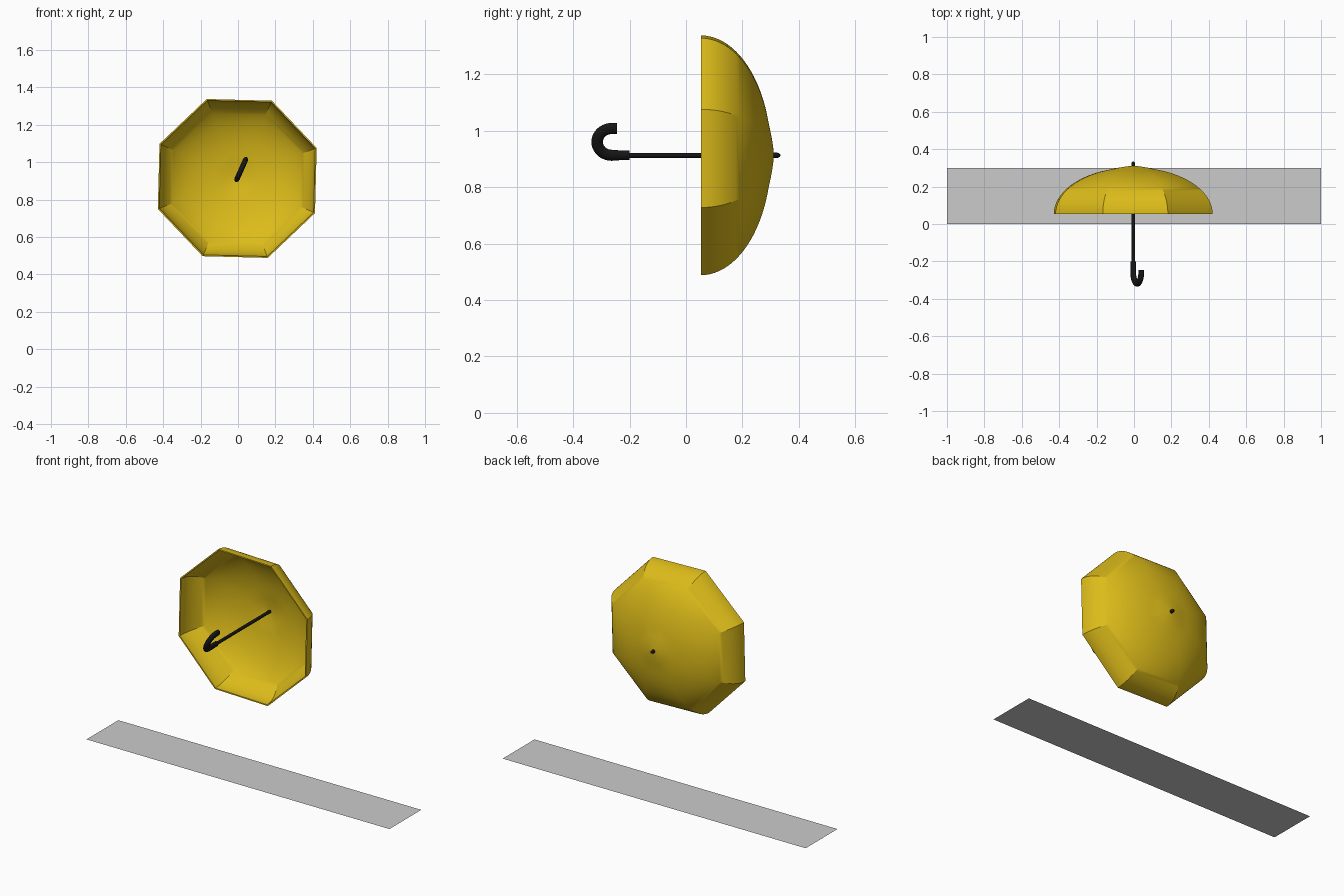
import bpy, bmesh
from math import sin, cos, pi, radians
from mathutils import Matrix

if "Cube" in bpy.data.objects:
    bpy.data.objects.remove(bpy.data.objects["Cube"])

# Umbrella frame: local z runs along +y, local x is the hook / rib direction
A = radians(66)
FRAME = Matrix(((cos(A), sin(A), 0, -0.004),
                (0, 0, 1, 0),
                (sin(A), -cos(A), 0, 0.913),
                (0, 0, 0, 1)))


def material(name, color):
    m = bpy.data.materials.new(name)
    m.diffuse_color = color
    m.use_nodes = True
    m.node_tree.nodes["Principled BSDF"].inputs["Base Color"].default_value = m.diffuse_color
    return m


yellow = material("yellow_fabric", (0.72, 0.50, 0.01, 1))
black = material("black_plastic", (0.008, 0.008, 0.008, 1))


def finish(name, bm, mat=None, angle=30, matrix=FRAME):
    bmesh.ops.recalc_face_normals(bm, faces=bm.faces)
    me = bpy.data.meshes.new(name)
    bm.to_mesh(me)
    bm.free()
    ob = bpy.data.objects.new(name, me)
    bpy.context.collection.objects.link(ob)
    ob.matrix_world = matrix
    if mat:
        me.materials.append(mat)
    bpy.ops.object.select_all(action='DESELECT')
    ob.select_set(True)
    bpy.context.view_layer.objects.active = ob
    bpy.ops.object.shade_smooth_by_angle(angle=radians(angle))
    return ob


def skin(rings, caps=True):
    bm = bmesh.new()
    loops = [[bm.verts.new(p) for p in ring] for ring in rings]
    n = len(loops[0])
    for a, b in zip(loops, loops[1:]):
        for i in range(n):
            j = (i + 1) % n
            bm.faces.new((a[i], a[j], b[j], b[i]))
    if caps:
        bm.faces.new(loops[0])
        bm.faces.new(loops[-1])
    return bm


def lathe(profile, n):
    return [[(r * cos(2 * pi * i / n), r * sin(2 * pi * i / n), z) for i in range(n)]
            for r, z in profile]


# Canopy: eight gores on a domed profile with a slightly raised tip
profile = []
for k in range(25):
    t = pi / 2 * (1 - k / 24)
    r = max(0.455 * sin(t), 0.003)
    profile.append((r, 0.053 + 0.249 * cos(t) + 0.010 * max(0, 1 - r / 0.12)))
# Thin lining just inside the fabric, joined at the rim
lining = [(max(r - 0.008 * r / 0.455, 0.002), 0.053 + (z - 0.053) * 0.98) for r, z in profile]
canopy = finish("canopy", skin(lathe(lining[::-1] + profile, 8)), yellow)

# Shaft
finish("shaft", skin(lathe([(0.009, -0.21), (0.009, 0.31)], 16)), black, 40)

# Ferrule on the outside of the canopy
tip = [(0.008, 0.295), (0.010, 0.311), (0.010, 0.320), (0.008, 0.328), (0.005, 0.333), (0.001, 0.335)]
finish("ferrule", skin(lathe(tip, 16)), black, 50)

# Hooked handle: straight grip, half circle and short return, oval section
R, zc = 0.052, -0.263
path = [(0, -0.2, 0, 0.017), (0, -0.235, 0, 0.018)]
path += [(R - R * cos(pi * k / 20), zc - R * sin(pi * k / 20), pi * k / 20, 0.0205)
         for k in range(21)]
path.append((2 * R, -0.245, pi, 0.0195))
rings = []
for x, z, turn, w in path:
    ring = []
    for i in range(20):
        q = 2 * pi * i / 20
        d = w * cos(q)
        ring.append((x + d * cos(turn), 0.014 * sin(q), z + d * sin(turn)))
    rings.append(ring)
finish("hook_handle", skin(rings), black, 40)

# Flat base strip
bm = bmesh.new()
bm.faces.new([bm.verts.new(p) for p in ((-1, 0, 0), (1, 0, 0), (1, 0.3, 0), (-1, 0.3, 0))])
base = finish("base_strip", bm, matrix=Matrix.Identity(4))
if base.data.polygons[0].normal.z < 0:
    base.data.flip_normals()
